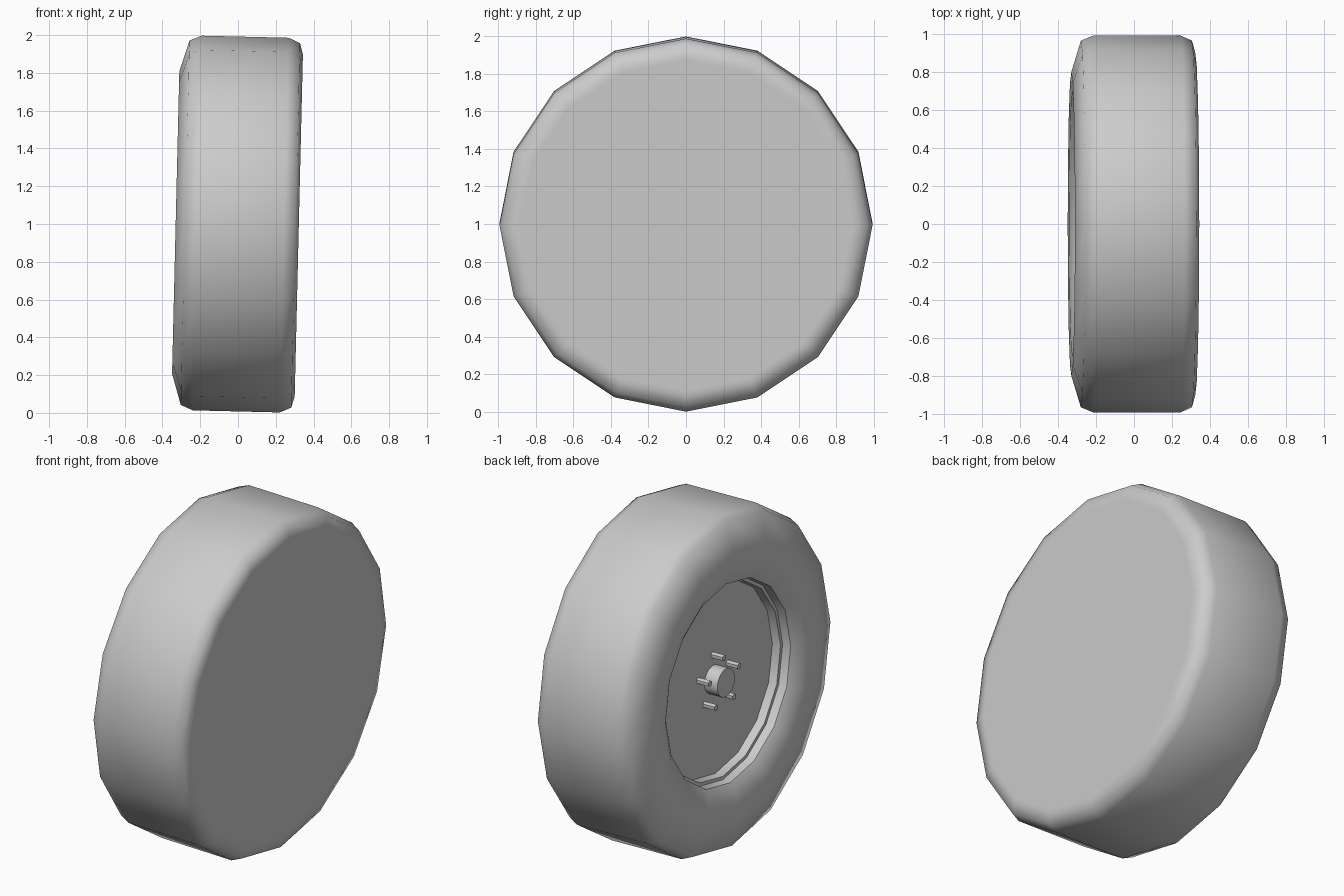
import bpy, bmesh, math
from mathutils import Matrix

SIDES = 16
TILT = Matrix.Translation((0, 0, 1)) @ Matrix.Rotation(0.024, 4, 'Y')

cube = bpy.data.objects.get("Cube")
if cube:
    bpy.data.objects.remove(cube, do_unlink=True)

grey = bpy.data.materials.new("plain_grey")
grey.use_nodes = True
colour = (0.6, 0.6, 0.6, 1)
grey.diffuse_color = colour
grey.node_tree.nodes["Principled BSDF"].inputs["Base Color"].default_value = colour


def lathe(name, profile, sides, angle, close_start=False, close_end=False,
          centre=(0, 0), start=math.pi / 2):
    """Spin an (axis position, radius) profile around the x axis."""
    bm = bmesh.new()
    rings = []
    for a, r in profile:
        ring = []
        for i in range(sides):
            t = start + math.tau * i / sides
            ring.append(bm.verts.new((a, centre[0] + r * math.cos(t),
                                      centre[1] + r * math.sin(t))))
        rings.append(ring)
    for p, q in zip(rings, rings[1:]):
        for i in range(sides):
            j = (i + 1) % sides
            bm.faces.new((p[i], p[j], q[j], q[i]))
    if close_start:
        bm.faces.new(rings[0][::-1])
    if close_end:
        bm.faces.new(rings[-1])
    mesh = bpy.data.meshes.new(name)
    bm.to_mesh(mesh)
    bm.free()
    mesh.materials.append(grey)
    obj = bpy.data.objects.new(name, mesh)
    bpy.context.collection.objects.link(obj)
    obj.matrix_world = TILT
    bpy.ops.object.select_all(action='DESELECT')
    obj.select_set(True)
    bpy.context.view_layer.objects.active = obj
    bpy.ops.object.shade_smooth_by_angle(angle=math.radians(angle))
    return obj


# Tyre with its flat closed side, rounded shoulders and open side wall
lathe("tyre", [(0.322, 0.88), (0.322, 0.905), (0.305, 0.965), (0.245, 0.992),
               (-0.215, 0.992), (-0.28, 0.965), (-0.33, 0.80),
               (-0.325, 0.70), (-0.305, 0.63), (-0.28, 0.59)],
      SIDES, 60, close_start=True)

# Stepped rim and its recessed disc
lathe("rim", [(-0.28, 0.59), (-0.23, 0.585), (-0.23, 0.565),
              (-0.18, 0.56), (-0.18, 0.53)], SIDES, 30, close_end=True)

# Centre hub
lathe("hub", [(-0.17, 0.083), (-0.265, 0.083)], SIDES, 30, close_end=True)

# Ring of five wheel nuts
for n in range(5):
    t = math.pi / 2 + math.tau * n / 5
    lathe(f"wheel_nut_{n + 1}", [(-0.17, 0.019), (-0.258, 0.019)], 6, 30,
          close_end=True, centre=(0.145 * math.cos(t), 0.145 * math.sin(t)))
